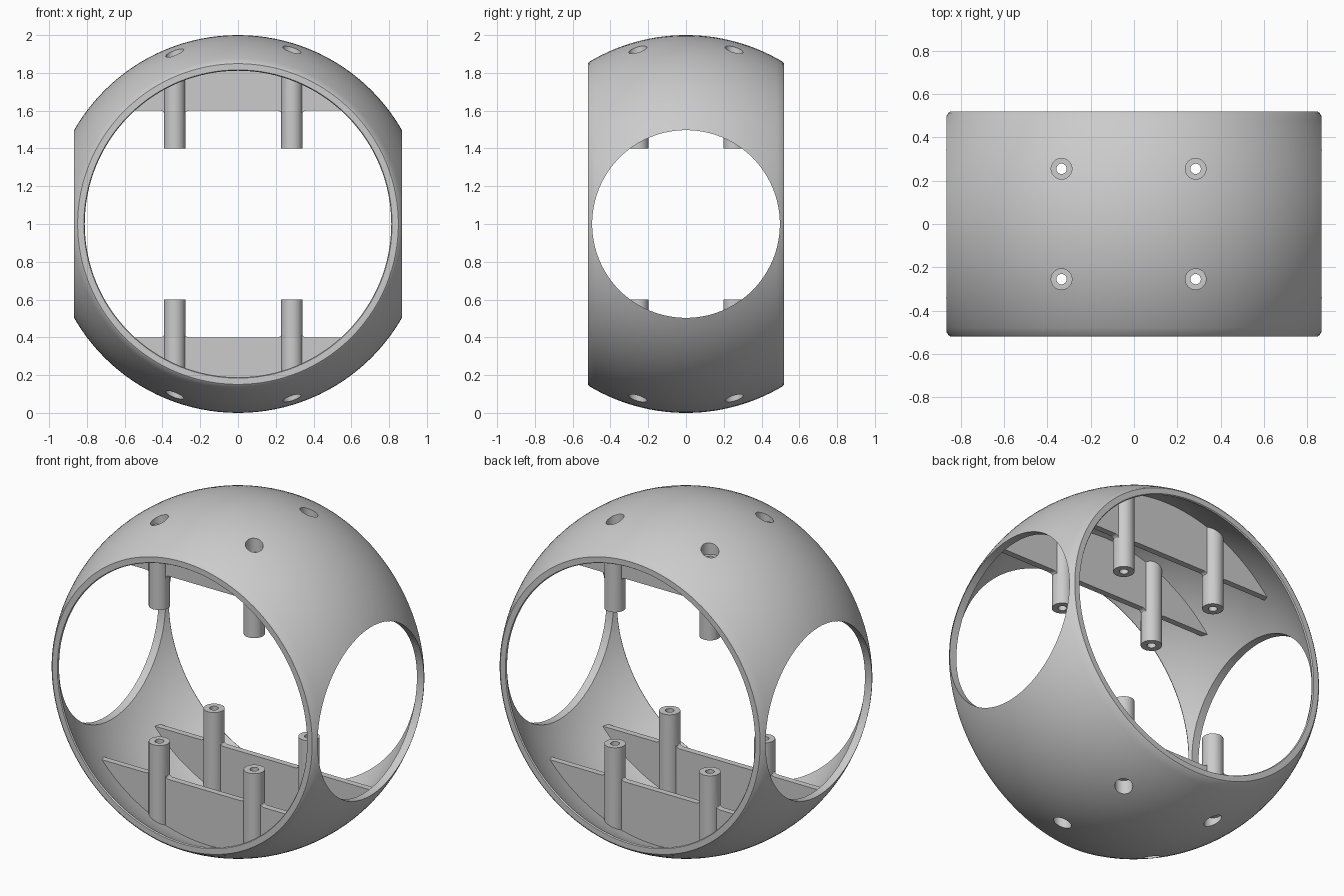
import bpy, bmesh, math
from mathutils import Matrix, Vector

if "Cube" in bpy.data.objects:
    bpy.data.objects.remove(bpy.data.objects["Cube"])

R_OUT, R_IN, HALF_Y = 1.0, 0.96, 0.52
POST_X, POST_Y = (-0.335, 0.285), (-0.255, 0.255)
POST_R = 0.057
CENTRE = Vector((0, 0, 1))


def to_object(name, bm):
    bmesh.ops.recalc_face_normals(bm, faces=bm.faces)
    mesh = bpy.data.meshes.new(name)
    bm.to_mesh(mesh)
    bm.free()
    ob = bpy.data.objects.new(name, mesh)
    bpy.context.collection.objects.link(ob)
    return ob


def cylinder(name, loc, radius, depth, axis='Z', segs=32):
    bm = bmesh.new()
    rot = Matrix.Rotation(math.pi / 2, 4, 'Y') if axis == 'X' else Matrix()
    bmesh.ops.create_cone(bm, cap_ends=True, segments=segs, radius1=radius,
                          radius2=radius, depth=depth,
                          matrix=Matrix.Translation(loc) @ rot)
    return to_object(name, bm)


def boolean(ob, other, op):
    mod = ob.modifiers.new(op, 'BOOLEAN')
    mod.operation, mod.solver, mod.object = op, 'EXACT', other
    bpy.context.view_layer.objects.active = ob
    bpy.ops.object.modifier_apply(modifier=mod.name)
    bpy.data.objects.remove(other, do_unlink=True)


def make_shell():
    # spherical band, turned about the y axis, with small rim chamfers
    def arc(radius, end, n=28):
        a = math.asin(end / radius)
        return [(radius * math.cos(a * (2 * i / n - 1)),
                 radius * math.sin(a * (2 * i / n - 1))) for i in range(n + 1)]
    y = HALF_Y - 0.007
    r0, r1 = 0.816, 0.849
    prof = arc(R_OUT, y) + [(r1, HALF_Y), (r0, HALF_Y)]
    prof += arc(R_IN, y)[::-1] + [(r0, -HALF_Y), (r1, -HALF_Y)]
    bm = bmesh.new()
    segs = 128
    rings = []
    for s in range(segs):
        t = 2 * math.pi * s / segs
        rings.append([bm.verts.new((r * math.cos(t), y, 1 + r * math.sin(t)))
                      for r, y in prof])
    n = len(prof)
    for s in range(segs):
        a, b = rings[s], rings[(s + 1) % segs]
        for i in range(n):
            j = (i + 1) % n
            bm.faces.new((a[i], a[j], b[j], b[i]))
    return to_object("shell", bm)


def make_rib(y, side):
    # upright web whose free edge fillets up into the two posts
    f, edge = 0.022, 0.6
    pts = [(-0.9, 0.99), (-0.9, edge)]
    for px in POST_X:
        for s in (-1, 1):
            arc = [(px + s * (POST_R - 0.004 + f - f * math.sin(k * math.pi / 8)),
                    edge - f + f * math.cos(k * math.pi / 8)) for k in range(5)]
            pts += arc if s < 0 else arc[::-1]
    pts += [(0.9, edge), (0.9, 0.99)]
    bm = bmesh.new()
    face = bm.faces.new([bm.verts.new((x, y - 0.018, 1 + side * d)) for x, d in pts])
    ext = bmesh.ops.extrude_face_region(bm, geom=[face])
    bmesh.ops.translate(bm, vec=(0, 0.036, 0),
                        verts=[v for v in ext['geom'] if isinstance(v, bmesh.types.BMVert)])
    return to_object("rib", bm)


def trim_to_sphere(ob):
    bm = bmesh.new()
    bmesh.ops.create_uvsphere(bm, u_segments=64, v_segments=40, radius=0.98,
                              matrix=Matrix.Translation(CENTRE))
    boolean(ob, to_object("trim_sphere", bm), 'INTERSECT')


shell = make_shell()

# round side openings
boolean(shell, cylinder("side_opening", CENTRE, 0.497, 3, 'X', 96), 'DIFFERENCE')

# ribs and screw posts, top and bottom
for side in (-1, 1):
    for y in POST_Y:
        support = make_rib(y, side)
        for x in POST_X:
            boolean(support, cylinder("post", (x, y, 1 + side * 0.7), POST_R, 0.6), 'UNION')
        trim_to_sphere(support)
        boolean(shell, support, 'UNION')

# screw holes and outer head recesses
for x in POST_X:
    for y in POST_Y:
        boolean(shell, cylinder("bore", (x, y, 1), 0.024, 3, segs=24), 'DIFFERENCE')
        for side in (-1, 1):
            boolean(shell, cylinder("recess", (x, y, 1 + side * 1.06), 0.048, 0.4),
                    'DIFFERENCE')

shell.name = "shell_with_ribs_and_posts"
bpy.ops.object.select_all(action='DESELECT')
shell.select_set(True)
bpy.context.view_layer.objects.active = shell
bpy.ops.object.shade_smooth_by_angle(angle=math.radians(30))
